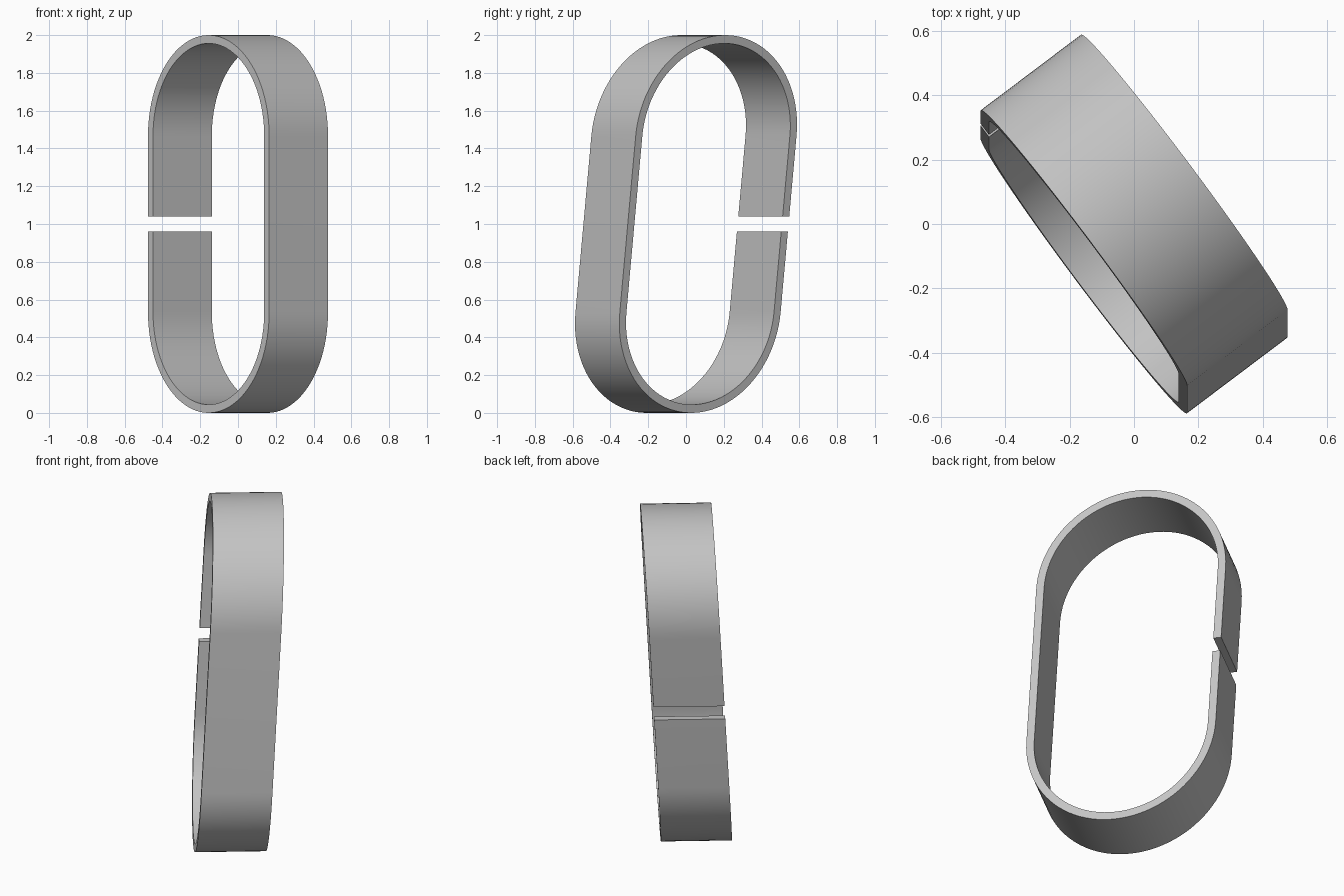
import bpy
import bmesh
from math import sin, cos, pi, radians
from mathutils import Matrix

cube = bpy.data.objects.get("Cube")
if cube:
    bpy.data.objects.remove(cube, do_unlink=True)

RADIUS = 0.533          # outer radius of the rounded ends
THICK = 0.044           # wall thickness
DEPTH = 0.39            # width of the band
HALF = 1.0 - RADIUS     # half length of the straight sides
GAP = 0.04              # half height of the slit
LEAN = 0.09             # sideways lean per unit of height
STEPS = 48

metal = bpy.data.materials.new("plain_grey")
metal.use_nodes = True
GREY = (0.55, 0.55, 0.55, 1.0)
metal.diffuse_color = GREY
metal.node_tree.nodes["Principled BSDF"].inputs["Base Color"].default_value = GREY


def open_loop(r):
    """Long rounded loop from above the slit round to below it."""
    pts = [(-r, GAP)]
    for i in range(STEPS + 1):
        a = pi - pi * i / STEPS
        pts.append((r * cos(a), HALF + r * sin(a)))
    for i in range(STEPS + 1):
        a = -pi * i / STEPS
        pts.append((r * cos(a), -HALF + r * sin(a)))
    pts.append((-r, -GAP))
    return pts


# Sweep the rectangular section of the band along the loop
bm = bmesh.new()
rings = []
for (xo, zo), (xi, zi) in zip(open_loop(RADIUS), open_loop(RADIUS - THICK)):
    corners = [(xo, -DEPTH / 2, zo), (xo, DEPTH / 2, zo),
               (xi, DEPTH / 2, zi), (xi, -DEPTH / 2, zi)]
    rings.append([bm.verts.new(c) for c in corners])
for a, b in zip(rings, rings[1:]):
    for k in range(4):
        n = (k + 1) % 4
        bm.faces.new((a[k], a[n], b[n], b[k]))

# Square ends at the slit
bm.faces.new(rings[0])
bm.faces.new(rings[-1])
bmesh.ops.recalc_face_normals(bm, faces=bm.faces[:])

# Turn the loop, lean it towards the back and stand it on the ground
turn = Matrix.Rotation(radians(-53), 4, 'Z')
lean = Matrix.Identity(4)
lean[1][2] = LEAN
bm.transform(Matrix.Translation((0, 0, 1)) @ lean @ turn)

mesh = bpy.data.meshes.new("split_band")
bm.to_mesh(mesh)
bm.free()
band = bpy.data.objects.new("split_band", mesh)
bpy.context.collection.objects.link(band)
mesh.materials.append(metal)

bpy.ops.object.select_all(action='DESELECT')
band.select_set(True)
bpy.context.view_layer.objects.active = band
bpy.ops.object.shade_smooth_by_angle(angle=radians(30))
